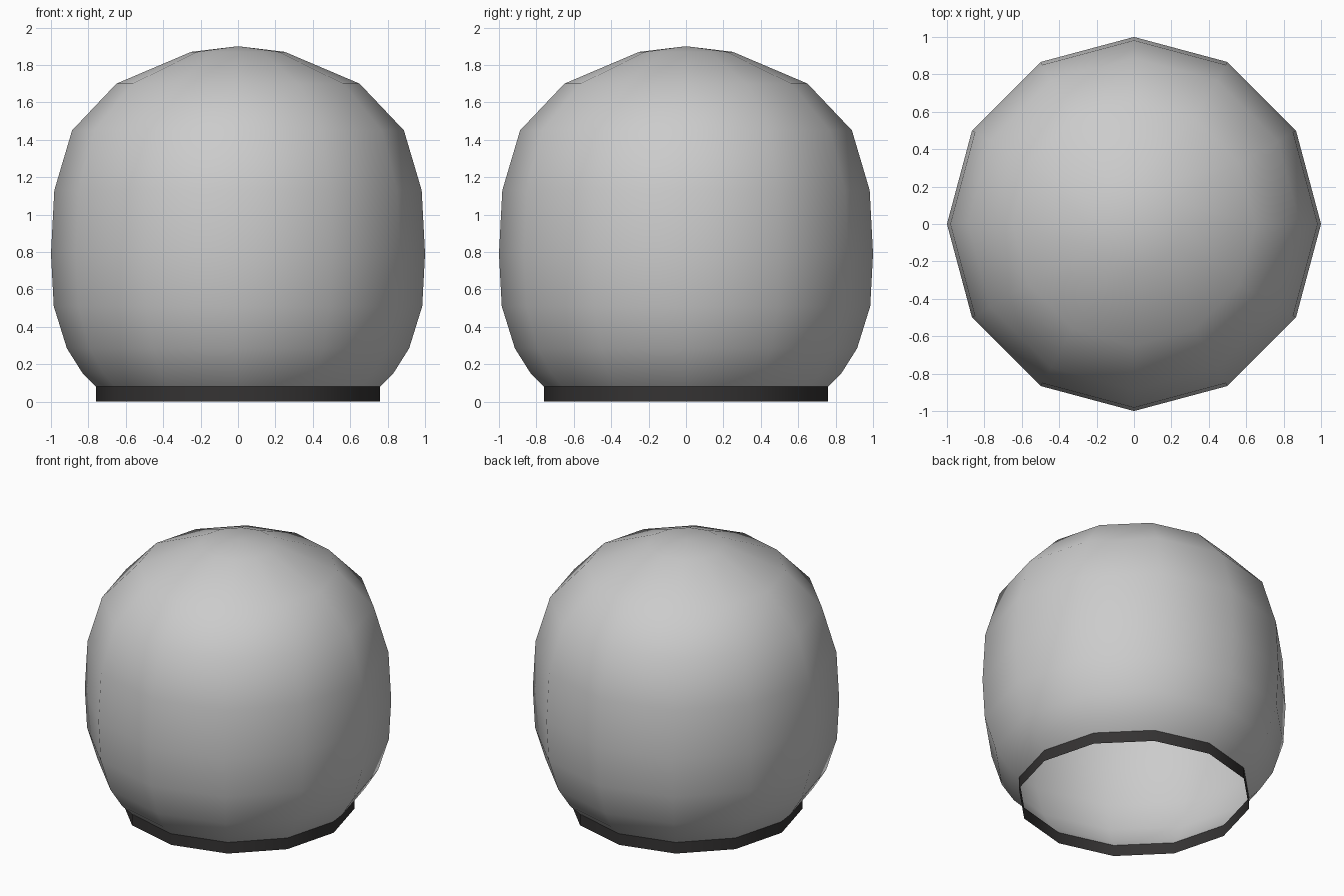
import bpy, bmesh
from math import cos, sin, tau

if "Cube" in bpy.data.objects:
    bpy.data.objects.remove(bpy.data.objects["Cube"])

SIDES = 12


def lathe(name, profile, closed_top=None):
    """Spin (radius, z) points, bottom to top, into an open sheet."""
    bm = bmesh.new()
    rings = [[bm.verts.new((r * cos(tau * i / SIDES), r * sin(tau * i / SIDES), z))
              for i in range(SIDES)] for r, z in profile]
    for low, high in zip(rings, rings[1:]):
        for i in range(SIDES):
            j = (i + 1) % SIDES
            bm.faces.new((low[i], low[j], high[j], high[i]))
    if closed_top is not None:
        tip = bm.verts.new((0, 0, closed_top))
        for i in range(SIDES):
            bm.faces.new((rings[-1][i], rings[-1][(i + 1) % SIDES], tip))
    for f in bm.faces:
        f.smooth = True
    mesh = bpy.data.meshes.new(name)
    bm.to_mesh(mesh)
    bm.free()
    obj = bpy.data.objects.new(name, mesh)
    bpy.context.collection.objects.link(obj)
    return obj


# Rounded dome shell, open underneath
lathe("dome", [(0.76, 0.08), (0.83, 0.15), (0.915, 0.285), (0.985, 0.51),
               (1.0, 0.79), (0.982, 1.13), (0.887, 1.45), (0.65, 1.70),
               (0.25, 1.87)], closed_top=1.90)

# Dark band around the opening
band = lathe("base_band", [(0.76, 0.0), (0.76, 0.08)])
dark = bpy.data.materials.new("dark_band")
dark.diffuse_color = (0.035, 0.033, 0.033, 1)
dark.use_nodes = True
dark.node_tree.nodes["Principled BSDF"].inputs["Base Color"].default_value = dark.diffuse_color
band.data.materials.append(dark)
